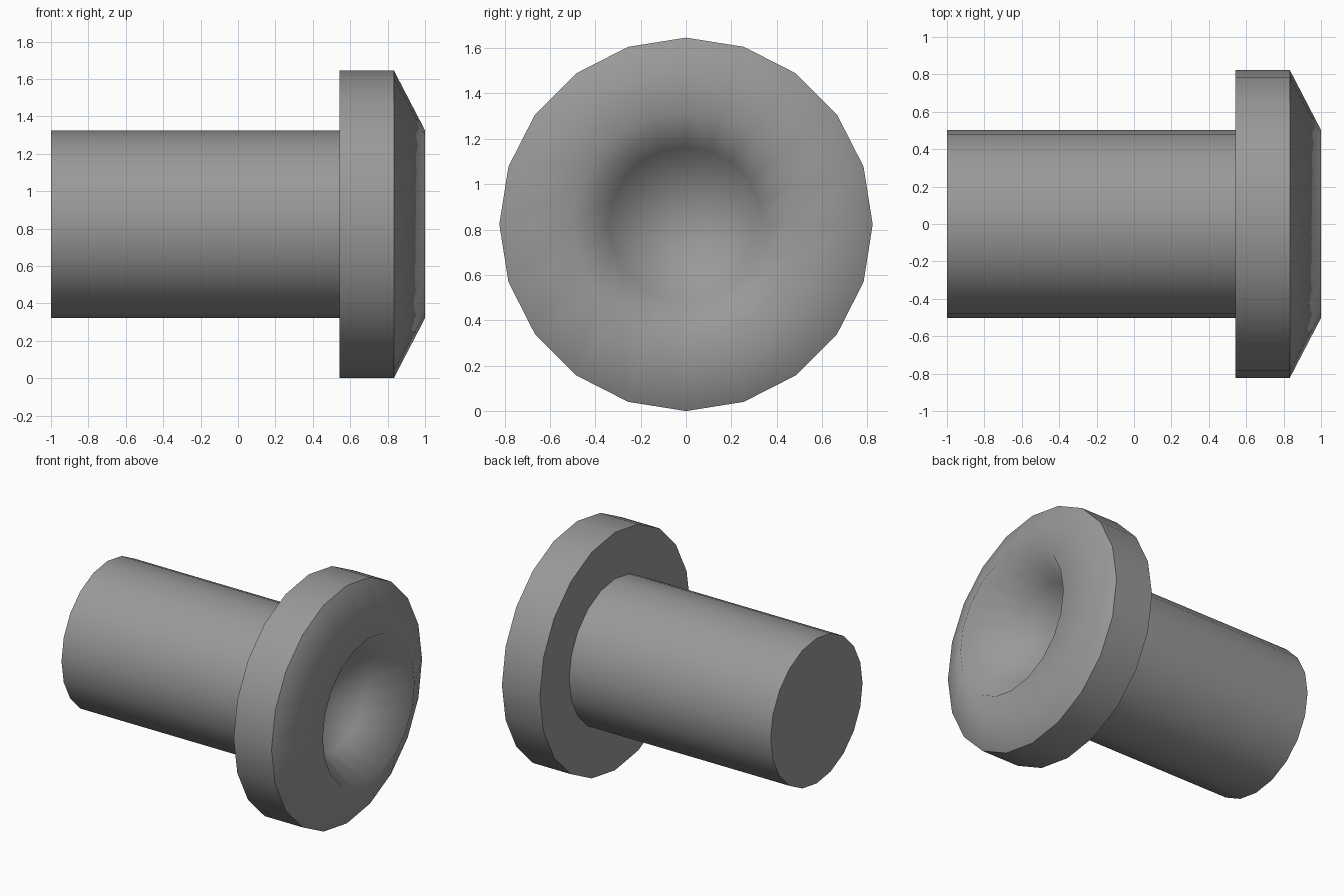
import bpy, bmesh, math

if "Cube" in bpy.data.objects:
    bpy.data.objects.remove(bpy.data.objects["Cube"])

SIDES = 20
AXIS_Z = 0.823

grey = bpy.data.materials.new("dark_grey")
grey.diffuse_color = (0.32, 0.32, 0.32, 1)
grey.use_nodes = True
grey.node_tree.nodes["Principled BSDF"].inputs["Base Color"].default_value = grey.diffuse_color


def lathe(name, profile, sharp):
    """Revolve (x, radius) points around the x axis; 'sharp' lists ring indices kept crisp."""
    bm = bmesh.new()
    rings = []
    for x, r in profile:
        if r == 0:
            rings.append([bm.verts.new((x, 0, AXIS_Z))] * SIDES)
        else:
            rings.append([bm.verts.new((x, r * math.sin(2 * math.pi * i / SIDES),
                                        AXIS_Z + r * math.cos(2 * math.pi * i / SIDES)))
                          for i in range(SIDES)])
    for a, b in zip(rings, rings[1:]):
        for i in range(SIDES):
            j = (i + 1) % SIDES
            corners = list(dict.fromkeys((a[i], a[j], b[j], b[i])))
            bm.faces.new(corners).smooth = True
    for k in sharp:
        for i in range(SIDES):
            bm.edges.get((rings[k][i], rings[k][(i + 1) % SIDES])).smooth = False
    bmesh.ops.recalc_face_normals(bm, faces=bm.faces)
    mesh = bpy.data.meshes.new(name)
    bm.to_mesh(mesh)
    bm.free()
    mesh.materials.append(grey)
    obj = bpy.data.objects.new(name, mesh)
    bpy.context.collection.objects.link(obj)
    return obj


# Plain round shaft with a flat end, running into the back of the head
lathe("shaft", [(-1, 0), (-1, 0.502), (0.543, 0.502), (0.543, 0)], [1, 2])

# Wide head: flat back, straight rim, chamfered face and a tapered socket
lathe("head", [(0.543, 0), (0.543, 0.823), (0.833, 0.823), (1.0, 0.502),
               (0.74, 0.34), (0.55, 0)],
      [1, 2])
